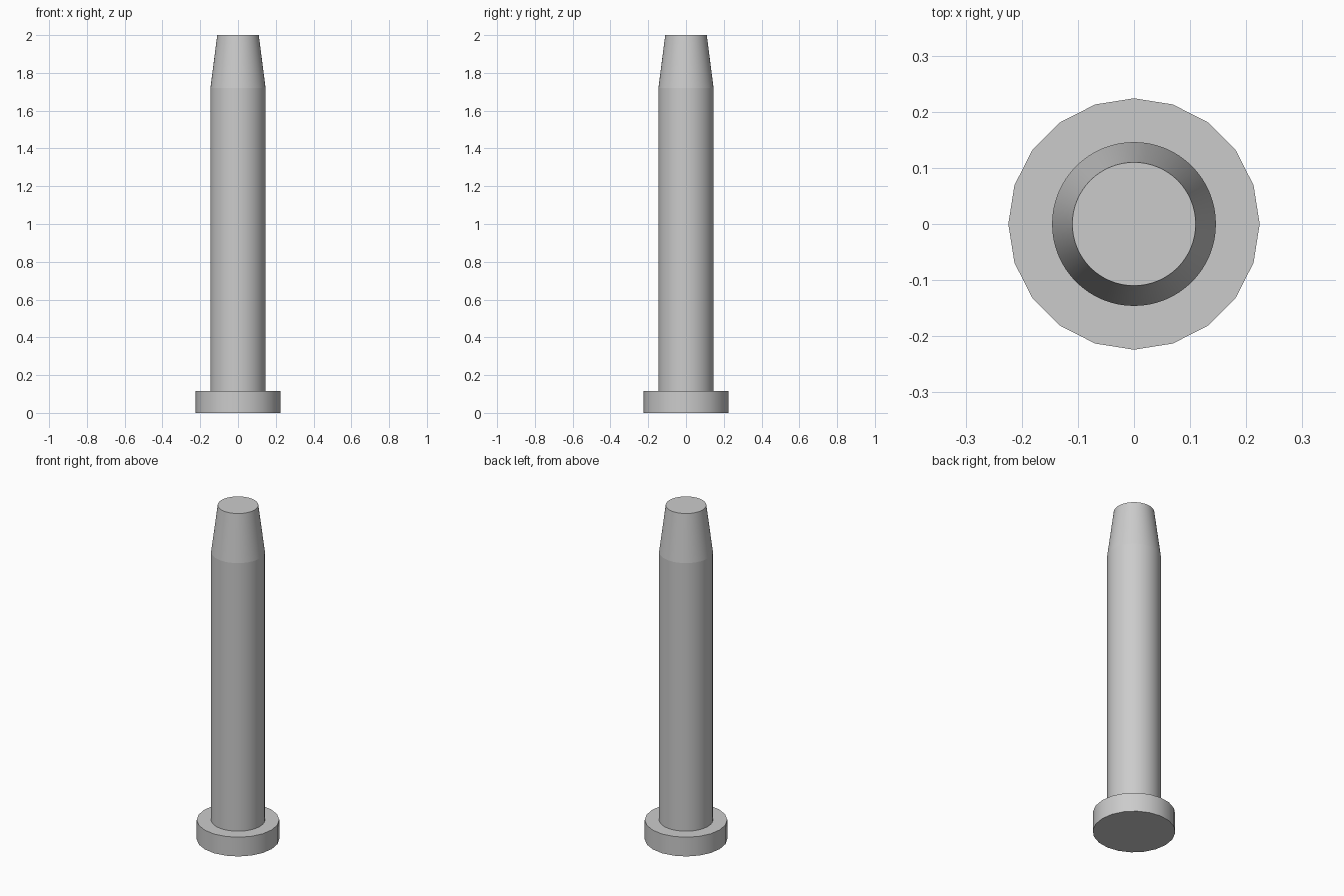
import bpy
import math

cube = bpy.data.objects.get("Cube")
if cube:
    bpy.data.objects.remove(cube, do_unlink=True)

# Plain grey metal
GREY = (0.6, 0.6, 0.6, 1.0)
metal = bpy.data.materials.new("grey_metal")
metal.use_nodes = True
metal.diffuse_color = GREY
metal.node_tree.nodes["Principled BSDF"].inputs["Base Color"].default_value = GREY


def turned_part(name, profile, sides):
    """Closed solid of revolution from (radius, height) points, capped at both ends."""
    verts = [(r * math.cos(math.tau * i / sides), r * math.sin(math.tau * i / sides), z)
             for r, z in profile for i in range(sides)]
    faces = [(k * sides + i, k * sides + (i + 1) % sides,
              (k + 1) * sides + (i + 1) % sides, (k + 1) * sides + i)
             for k in range(len(profile) - 1) for i in range(sides)]
    faces.append(tuple(reversed(range(sides))))
    faces.append(tuple(range(len(verts) - sides, len(verts))))
    mesh = bpy.data.meshes.new(name)
    mesh.from_pydata(verts, [], faces)
    mesh.materials.append(metal)
    obj = bpy.data.objects.new(name, mesh)
    bpy.context.collection.objects.link(obj)
    bpy.ops.object.select_all(action="DESELECT")
    obj.select_set(True)
    bpy.context.view_layer.objects.active = obj
    bpy.ops.object.shade_smooth_by_angle(angle=math.radians(30))
    # Crisp edge where the profile bends
    for edge in mesh.edges:
        a, b = (mesh.vertices[v].co for v in edge.vertices)
        if abs(a.z - b.z) < 1e-5:
            edge.use_edge_sharp = True
    return obj


# Flat disc head at the foot of the pin
turned_part("flange_head", [(0.224, 0.0), (0.224, 0.115)], 20)

# Straight shaft with a tapered tip
turned_part("tapered_shaft", [(0.146, 0.11), (0.146, 1.72), (0.11, 2.0)], 64)
